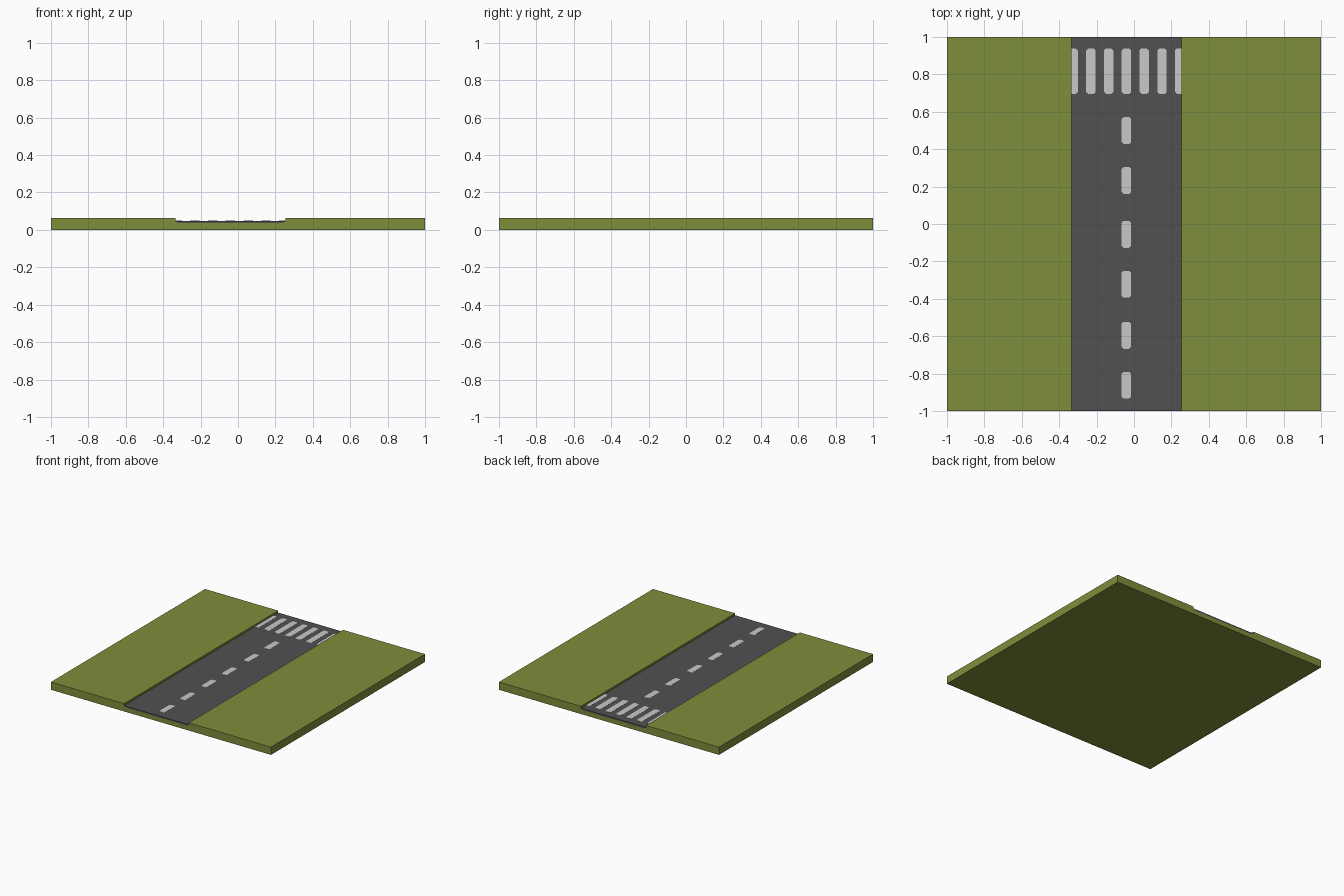
import bpy, bmesh

if "Cube" in bpy.data.objects:
    bpy.data.objects.remove(bpy.data.objects["Cube"])

def material(name, rgb):
    m = bpy.data.materials.new(name)
    m.diffuse_color = (*rgb, 1)
    m.use_nodes = True
    m.node_tree.nodes["Principled BSDF"].inputs["Base Color"].default_value = m.diffuse_color
    return m

GRASS = material("grass green", (0.212, 0.266, 0.044))
ASPHALT = material("asphalt grey", (0.082, 0.082, 0.082))
PAINT = material("road paint", (0.584, 0.584, 0.584))

def prism(name, points, offset, mat):
    """Flat polygon extruded along the offset vector."""
    bm = bmesh.new()
    face = bm.faces.new([bm.verts.new(p) for p in points])
    ext = bmesh.ops.extrude_face_region(bm, geom=[face])
    verts = [g for g in ext["geom"] if isinstance(g, bmesh.types.BMVert)]
    bmesh.ops.translate(bm, verts=verts, vec=offset)
    bmesh.ops.recalc_face_normals(bm, faces=bm.faces)
    me = bpy.data.meshes.new(name)
    bm.to_mesh(me)
    bm.free()
    me.materials.append(mat)
    ob = bpy.data.objects.new(name, me)
    bpy.context.collection.objects.link(ob)
    return ob

L, R = -0.335, 0.254              # road edges
TOP, ROAD, BED = 0.064, 0.048, 0.036
C = (L + R) / 2                   # road centre line

# grass slab with a bevelled trench for the road
profile = [(-1, 0), (1, 0), (1, TOP), (R, TOP), (R, ROAD - 0.003), (R - 0.02, BED),
           (L + 0.02, BED), (L, ROAD - 0.003), (L, TOP), (-1, TOP)]
prism("grass_base", [(x, -1, z) for x, z in profile], (0, 2, 0), GRASS)

# road surface filling the trench
profile = [(L + 0.02, BED), (R - 0.02, BED), (R, ROAD - 0.003), (R, ROAD),
           (L, ROAD), (L, ROAD - 0.003)]
prism("road", [(x, -1, z) for x, z in profile], (0, 2, 0), ASPHALT)

def stripe(name, x0, x1, y0, y1, cl=0.01, cr=0.01):
    """Thin painted plate, corners clipped by cl on the left and cr on the right."""
    pts = []
    for x, y, sx, sy, c in ((x0, y0, 1, 1, cl), (x1, y0, -1, 1, cr),
                            (x1, y1, -1, -1, cr), (x0, y1, 1, -1, cl)):
        if c:
            pair = [(x, y + sy * c), (x + sx * c, y)]
            pts += pair if sx == sy else pair[::-1]
        else:
            pts.append((x, y))
    prism(name, [(x, y, ROAD - 0.001) for x, y in pts], (0, 0, 0.002), PAINT)

# centre line dashes
for i, y in enumerate((0.50, 0.232, -0.055, -0.322, -0.595, -0.862)):
    stripe(f"centre_dash_{i + 1}", C - 0.025, C + 0.025, y - 0.072, y + 0.072)

# crossing bars, the outer two cut off at the road edge
for i in range(-3, 4):
    x = C + i * 0.095
    x0, x1 = max(x - 0.025, L), min(x + 0.025, R)
    stripe(f"crossing_bar_{i + 4}", x0, x1, 0.696, 0.938,
           0 if i == -3 else 0.01, 0 if i == 3 else 0.01)
